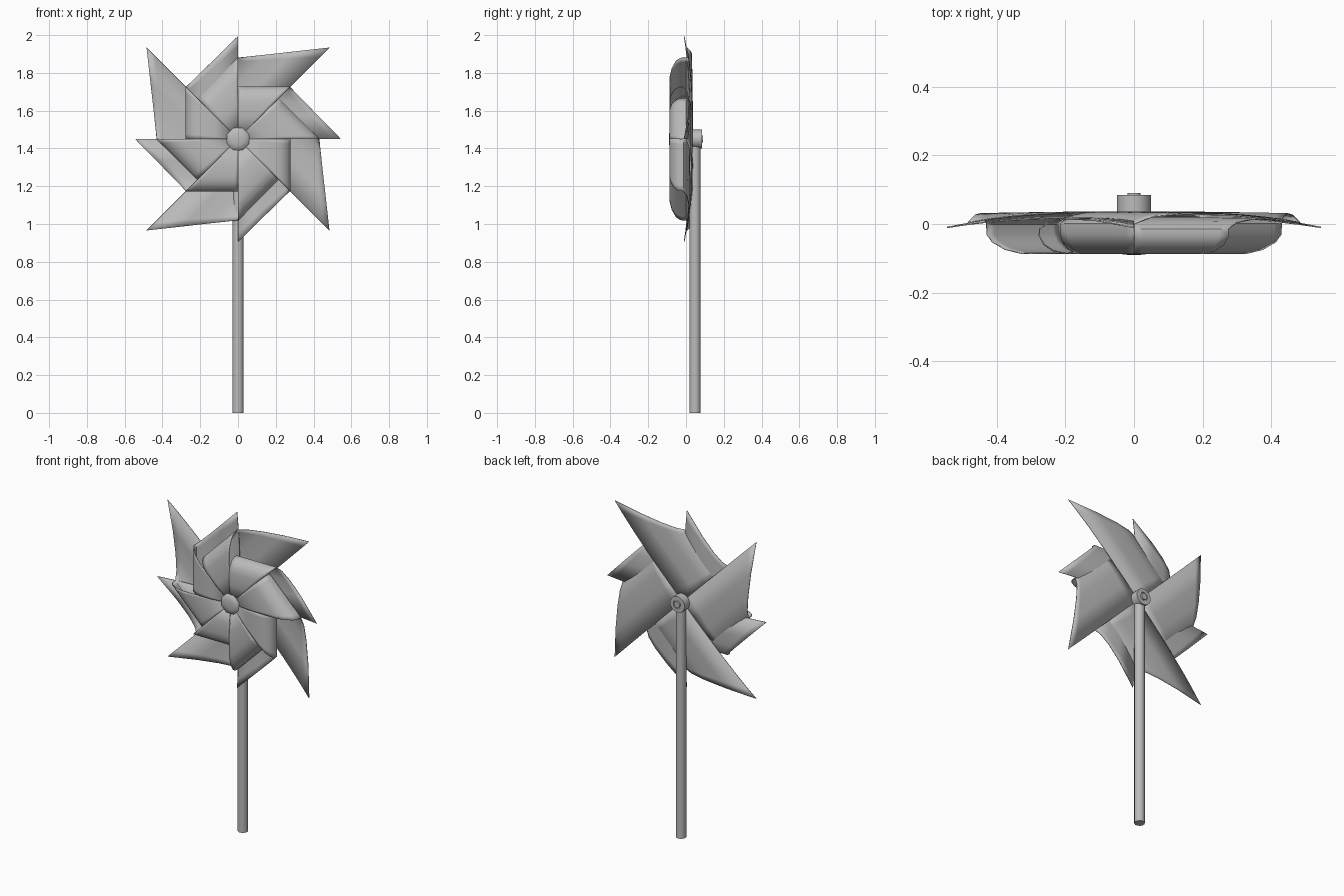
import bpy, bmesh
from math import radians, cos, sin, pi
from mathutils import Matrix, Vector

if "Cube" in bpy.data.objects:
    bpy.data.objects.remove(bpy.data.objects["Cube"])

HUB_Z = 1.45

gray = bpy.data.materials.new("plain gray")
gray.use_nodes = True
gray.diffuse_color = (0.5, 0.5, 0.5, 1)
gray.node_tree.nodes["Principled BSDF"].inputs["Base Color"].default_value = (0.5, 0.5, 0.5, 1)


def finish(bm, name, angle=40):
    bmesh.ops.remove_doubles(bm, verts=bm.verts, dist=0.0005)
    mesh = bpy.data.meshes.new(name)
    bm.to_mesh(mesh)
    bm.free()
    obj = bpy.data.objects.new(name, mesh)
    bpy.context.collection.objects.link(obj)
    mesh.materials.append(gray)
    bpy.ops.object.select_all(action='DESELECT')
    obj.select_set(True)
    bpy.context.view_layer.objects.active = obj
    bpy.ops.object.shade_smooth_by_angle(angle=radians(angle))
    return obj


def paper_sheet(name, tip, back, front, turn):
    """Square sheet cut from its corners; one corner of each flap rolls to the hub.
    back and front list (distance from hub, y) along the rolled corner's direction."""
    bm = bmesh.new()
    fold = back[-1][0]
    columns = 10
    for k in range(4):
        a = radians(turn + 90 * k)
        along = Vector((cos(a), 0, sin(a)))
        side = Vector((sin(a), 0, -cos(a)))
        rows = []
        for i, (r, y) in enumerate(back + front):
            on_back = i < len(back)
            width = tip - (tip - fold) * r / fold if on_back else r
            row = []
            for j in range(columns + 1):
                v = width * j / columns
                bend = 0.03 * (v / tip) ** 3 * (1 - r / fold) if on_back else 0
                p = along * r + side * v
                row.append(bm.verts.new((p.x, y - bend, p.z + HUB_Z)))
            rows.append(row)
        for low, high in zip(rows, rows[1:]):
            for j in range(columns):
                bm.faces.new((low[j], low[j + 1], high[j + 1], high[j]))
    bmesh.ops.dissolve_degenerate(bm, dist=0.0001, edges=bm.edges)
    obj = finish(bm, name)
    thick = obj.modifiers.new("paper thickness", 'SOLIDIFY')
    thick.thickness = 0.004
    thick.offset = 0
    return obj


# Large rear sheet with diagonal tips
paper_sheet("rear_paper_sheet", 0.685,
            [(0, 0.034), (0.12, 0.034), (0.21, 0.032), (0.27, 0.022), (0.304, 0)],
            [(0.303, -0.03), (0.292, -0.052), (0.265, -0.074), (0.23, -0.086),
             (0.13, -0.084), (0, -0.066)], 135)

# Smaller front sheet with upright and level tips
paper_sheet("front_paper_sheet", 0.545,
            [(0, 0.02), (0.12, 0.02), (0.2, 0.017), (0.25, 0.005), (0.275, -0.015)],
            [(0.276, -0.035), (0.262, -0.06), (0.235, -0.078), (0.2, -0.086),
             (0.12, -0.084), (0, -0.066)], 90)


def lathe(name, profile, sides, centre, along_y=True, angle=40):
    """Spin (radius, height) points about the y or z axis."""
    bm = bmesh.new()
    verts = [bm.verts.new((r, 0, h)) for r, h in profile]
    edges = [bm.edges.new(pair) for pair in zip(verts, verts[1:])]
    bmesh.ops.spin(bm, geom=verts + edges, axis=(0, 0, 1), cent=(0, 0, 0),
                   steps=sides, angle=2 * pi)
    bmesh.ops.remove_doubles(bm, verts=bm.verts, dist=0.0005)
    bmesh.ops.recalc_face_normals(bm, faces=bm.faces)
    spin = Matrix.Rotation(pi / sides, 4, 'Z')
    tilt = Matrix.Rotation(-pi / 2, 4, 'X') if along_y else Matrix()
    bmesh.ops.transform(bm, matrix=Matrix.Translation(centre) @ tilt @ spin, verts=bm.verts)
    return finish(bm, name, angle)


# Pole behind the wheel
lathe("pole", [(0, 0), (0.03, 0), (0.03, 1.42), (0, 1.42)], 12, (0, 0.048, 0), False)

# Faceted domed button holding the folded corners
lathe("front_button", [(0, -0.06), (0.055, -0.06), (0.066, -0.073), (0.058, -0.083),
                       (0.032, -0.089), (0, -0.091)], 8, (0, 0, HUB_Z))

# Rear collar, pin and pin end
lathe("rear_collar", [(0, 0.034), (0.05, 0.034), (0.05, 0.085), (0.028, 0.085),
                      (0.028, 0.08), (0, 0.08)], 16, (0, 0, HUB_Z))
lathe("axle_pin", [(0, -0.07), (0.02, -0.07), (0.02, 0.091), (0, 0.091)], 12, (0, 0, HUB_Z))
